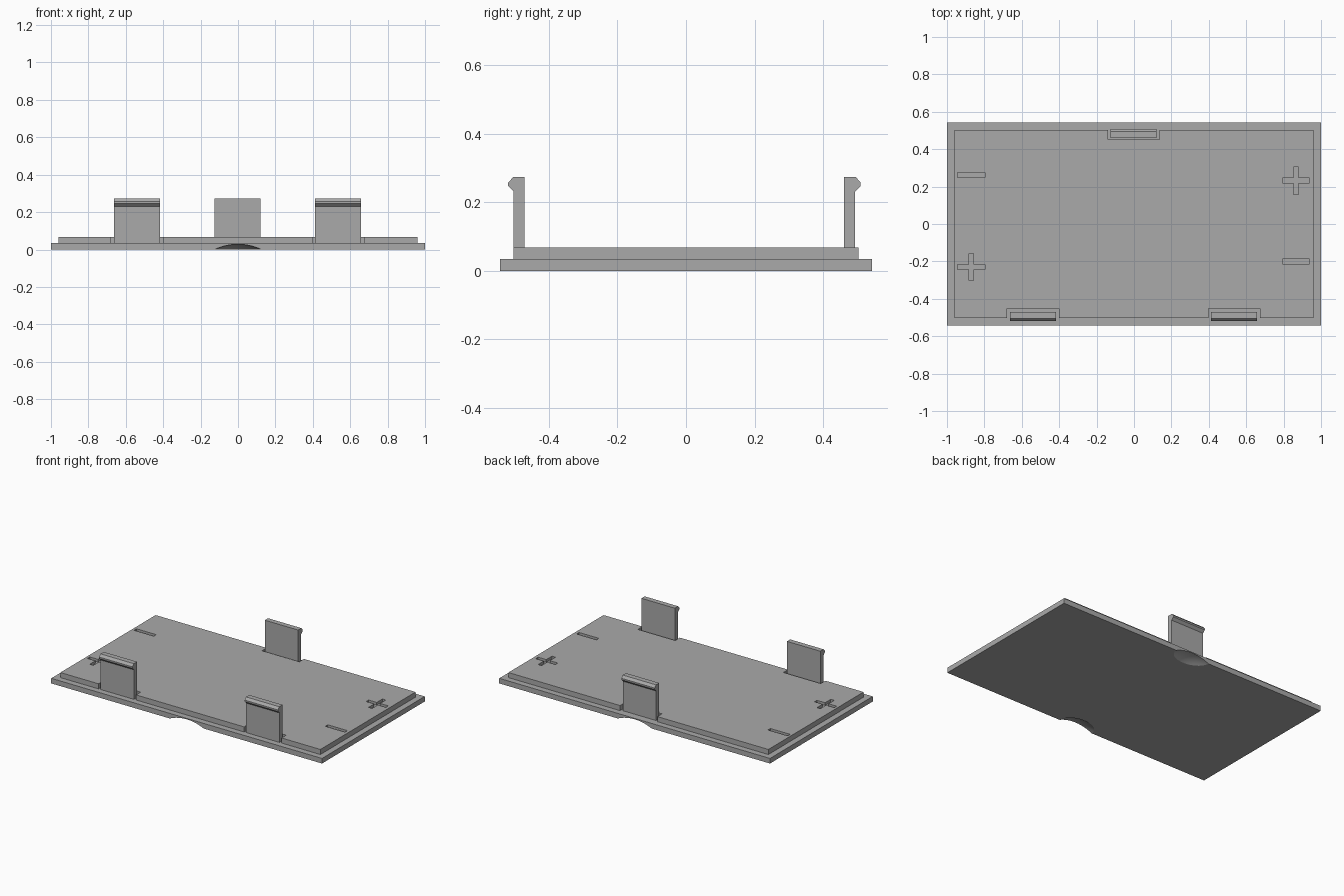
import bpy
import bmesh
from mathutils import Matrix, Vector

cube = bpy.data.objects.get("Cube")
if cube:
    bpy.data.objects.remove(cube, do_unlink=True)

grey = bpy.data.materials.new("grey plastic")
grey.use_nodes = True
COLOUR = (0.4, 0.4, 0.4, 1)
grey.diffuse_color = COLOUR
grey.node_tree.nodes["Principled BSDF"].inputs["Base Color"].default_value = COLOUR


def finish(name, bm):
    bmesh.ops.recalc_face_normals(bm, faces=bm.faces)
    mesh = bpy.data.meshes.new(name)
    bm.to_mesh(mesh)
    bm.free()
    mesh.materials.append(grey)
    obj = bpy.data.objects.new(name, mesh)
    bpy.context.collection.objects.link(obj)
    return obj


def prism(name, points, depth):
    """Extrude a closed outline of 3D points along the depth vector."""
    bm = bmesh.new()
    face = bm.faces.new([bm.verts.new(p) for p in points])
    extruded = bmesh.ops.extrude_face_region(bm, geom=[face])["geom"]
    moved = [v for v in extruded if isinstance(v, bmesh.types.BMVert)]
    bmesh.ops.translate(bm, verts=moved, vec=Vector(depth))
    return finish(name, bm)


def box(name, x0, x1, y0, y1, z0, z1):
    outline = [(x0, y0, z0), (x1, y0, z0), (x1, y1, z0), (x0, y1, z0)]
    return prism(name, outline, (0, 0, z1 - z0))


def cut(target, cutter):
    cutter.hide_render = True
    mod = target.modifiers.new("cut", "BOOLEAN")
    mod.operation = "DIFFERENCE"
    mod.solver = "EXACT"
    mod.object = cutter
    bpy.context.view_layer.objects.active = target
    bpy.ops.object.modifier_apply(modifier=mod.name)
    bpy.data.objects.remove(cutter, do_unlink=True)


STEP, TOP = 0.034, 0.068
ENGRAVED = 0.05
HALF_Y = 0.542

# Two stacked plates of the cover
base = box("base_plate", -1, 1, -HALF_Y, HALF_Y, 0, STEP)
raised = box("raised_plate", -0.96, 0.96, -0.502, 0.502, STEP, TOP)

# Rounded finger scoops under the front and back edges
RADIUS, DROP = 0.293, 0.265
for side in (-1, 1):
    bm = bmesh.new()
    place = Matrix.Translation((0, side * HALF_Y, -DROP)) @ Matrix.Diagonal((1, 0.7, 1, 1))
    bmesh.ops.create_uvsphere(bm, u_segments=64, v_segments=48, radius=RADIUS, matrix=place)
    cut(base, finish("scoop_cutter", bm))

# Hooked clips standing in open pockets: (outward offset, height)
HOOK = [(-0.032, STEP), (0, STEP), (0, 0.231), (0.016, 0.247),
        (0.016, 0.257), (0.002, 0.273), (-0.032, 0.273)]
CLIPS = [("front_right_clip", -0.54, -1, 0.502),
         ("front_left_clip", 0.535, -1, 0.502),
         ("back_clip", -0.002, 1, 0.493)]
for name, x, side, outer in CLIPS:
    y0, y1 = sorted((side * 0.453, side * 0.6))
    cut(raised, box("pocket_cutter", x - 0.138, x + 0.138, y0, y1, 0, 0.1))
    outline = [(x - 0.123, side * (outer + out), z) for out, z in HOOK]
    prism(name, outline, (0.246, 0, 0))

# Engraved polarity marks
ARM, HALF = 0.073, 0.013
for x, y in ((-0.87, -0.23), (0.866, 0.232)):
    quarter = [(ARM, -HALF), (ARM, HALF), (HALF, HALF)]
    outline = []
    for turn in range(4):
        for px, py in quarter:
            for _ in range(turn):
                px, py = -py, px
            outline.append((x + px, y + py, ENGRAVED))
    cut(raised, prism("plus_cutter", outline, (0, 0, 0.1)))
for x, y in ((-0.87, 0.262), (0.866, -0.2)):
    cut(raised, box("minus_cutter", x - ARM, x + ARM, y - HALF, y + HALF, ENGRAVED, 0.15))

# Smooth the scoops only, keeping every corner crisp
bpy.ops.object.select_all(action="DESELECT")
base.select_set(True)
bpy.context.view_layer.objects.active = base
bpy.ops.object.shade_smooth_by_angle(angle=0.3)
